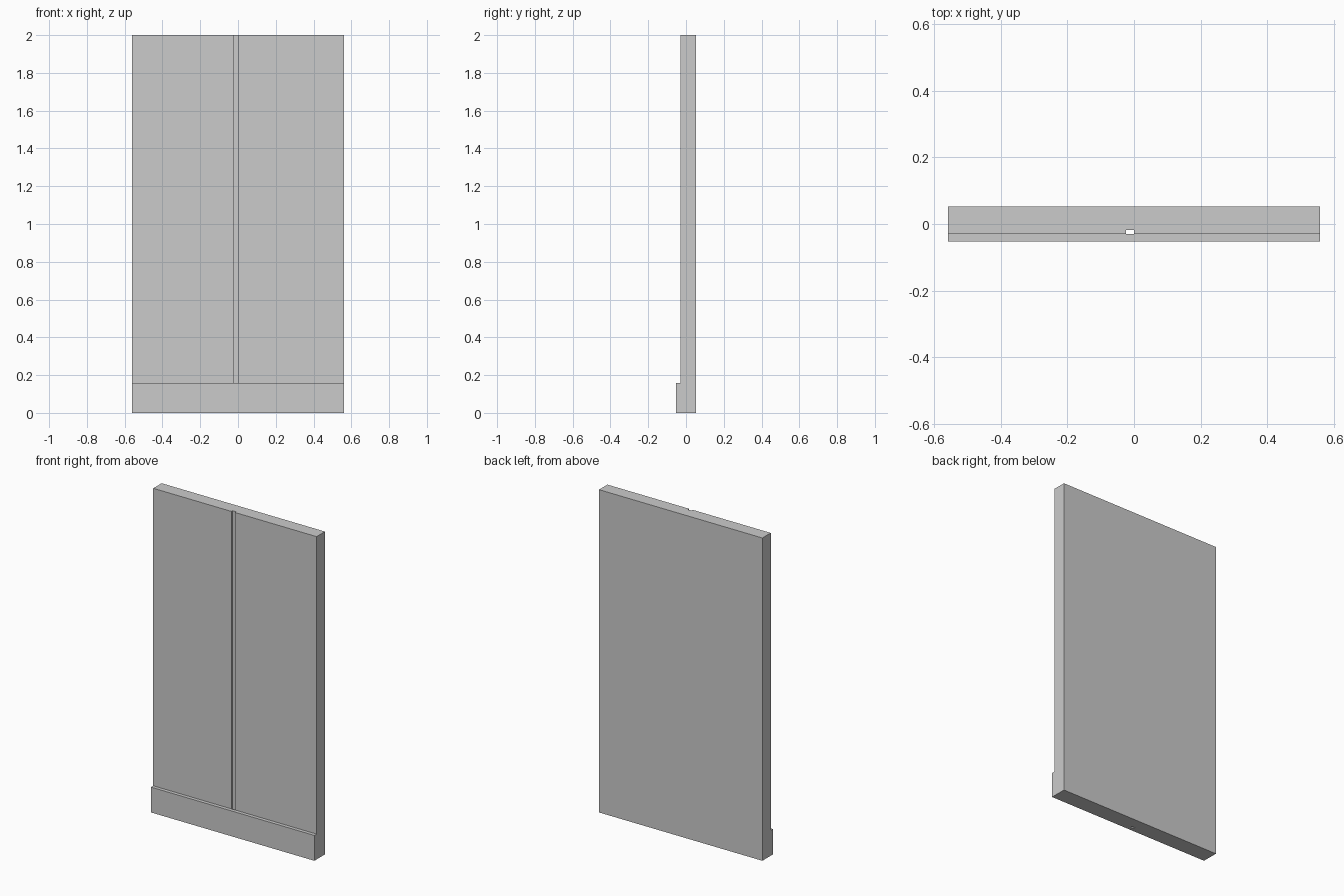
import bpy
import bmesh

if "Cube" in bpy.data.objects:
    bpy.data.objects.remove(bpy.data.objects["Cube"])

HALF_W = 0.56                    # half width of the wall
BACK, FACE, FRONT = 0.052, -0.03, -0.052
HEIGHT, SKIRT_H = 2.0, 0.157
GROOVE_L, GROOVE_R, GROOVE_Y = -0.024, 0.0, -0.018


def extrude_profile(name, points, height):
    """Extrude a closed XY outline upward from z = 0."""
    bm = bmesh.new()
    base = bm.faces.new([bm.verts.new((x, y, 0)) for x, y in points])
    top = bmesh.ops.extrude_face_region(bm, geom=[base], use_keep_orig=True)["geom"]
    verts = [v for v in top if isinstance(v, bmesh.types.BMVert)]
    bmesh.ops.translate(bm, verts=verts, vec=(0, 0, height))
    bmesh.ops.recalc_face_normals(bm, faces=bm.faces)
    mesh = bpy.data.meshes.new(name)
    bm.to_mesh(mesh)
    bm.free()
    obj = bpy.data.objects.new(name, mesh)
    bpy.context.collection.objects.link(obj)
    return obj


# Wall panel with a full-height joint groove in its front face
extrude_profile("wall_panel", [
    (-HALF_W, BACK), (-HALF_W, FACE),
    (GROOVE_L, FACE), (GROOVE_L, GROOVE_Y),
    (GROOVE_R, GROOVE_Y), (GROOVE_R, FACE),
    (HALF_W, FACE), (HALF_W, BACK),
], HEIGHT)

# Skirting board along the bottom of the front face
extrude_profile("skirting_board", [
    (-HALF_W, FACE), (-HALF_W, FRONT), (HALF_W, FRONT), (HALF_W, FACE),
], SKIRT_H)
